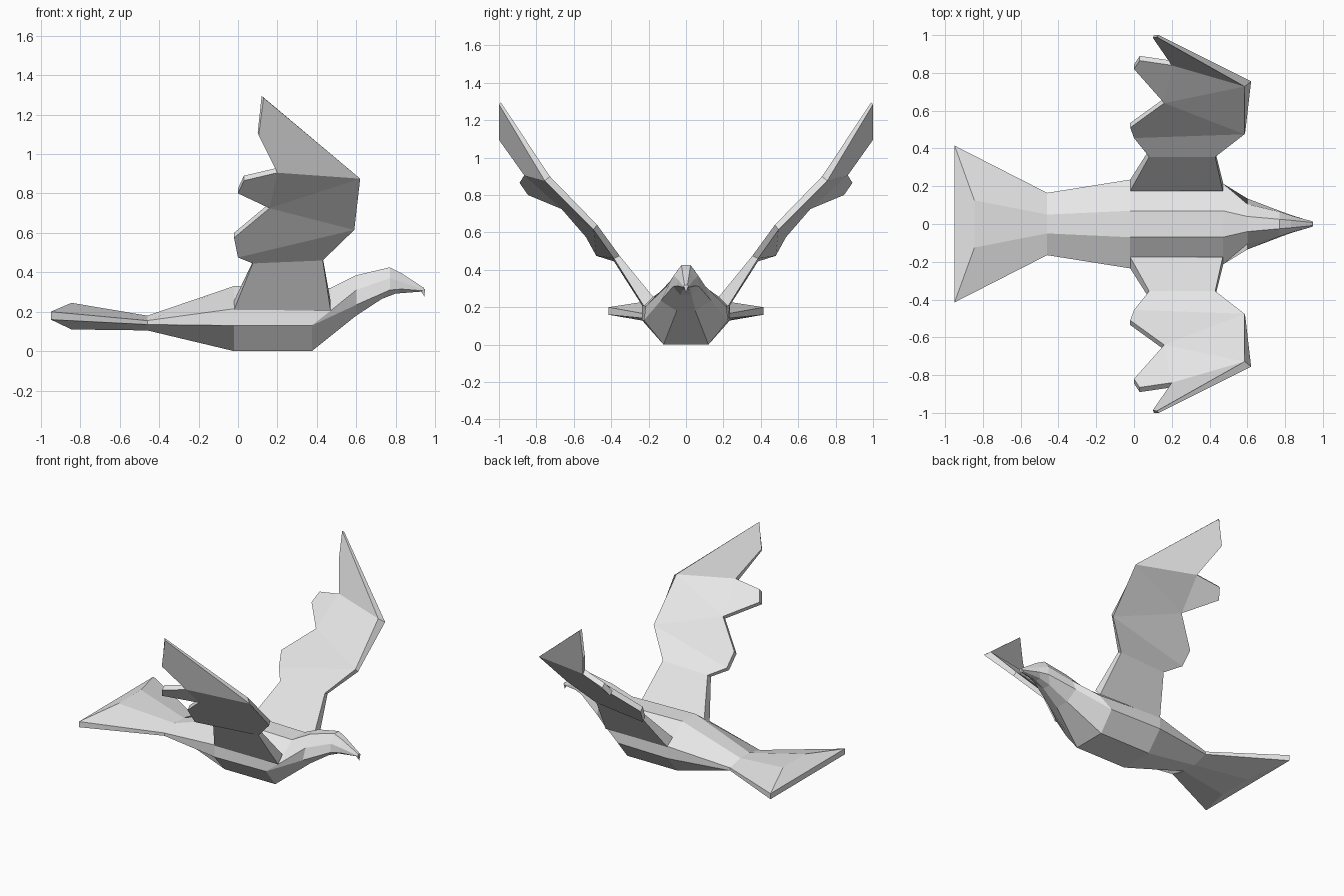
import bpy
import bmesh

cube = bpy.data.objects.get("Cube")
if cube:
    bpy.data.objects.remove(cube, do_unlink=True)

# One pale grey for the whole bird
grey = bpy.data.materials.new("pale_grey")
grey.use_nodes = True
grey.diffuse_color = (0.8, 0.8, 0.8, 1)
grey.node_tree.nodes["Principled BSDF"].inputs["Base Color"].default_value = (0.8, 0.8, 0.8, 1)


def make_object(name, verts, faces):
    """Flat shaded, closed mesh with outward normals."""
    bm = bmesh.new()
    vs = [bm.verts.new(v) for v in verts]
    for f in faces:
        bm.faces.new([vs[i] for i in f])
    bmesh.ops.recalc_face_normals(bm, faces=bm.faces)
    mesh = bpy.data.meshes.new(name)
    bm.to_mesh(mesh)
    bm.free()
    mesh.materials.append(grey)
    obj = bpy.data.objects.new(name, mesh)
    bpy.context.collection.objects.link(obj)
    return obj


def loft(name, sections):
    """Join eight-sided sections, each given by its four +y points from top to bottom."""
    verts, faces = [], []
    for s in sections:
        verts += s + [(x, -y, z) for x, y, z in reversed(s)]
    for k in range(len(sections) - 1):
        a, b = 8 * k, 8 * k + 8
        for i in range(8):
            j = (i + 1) % 8
            faces.append((a + i, a + j, b + j, b + i))
    # Each end is closed by three bands
    for a in (0, 8 * (len(sections) - 1)):
        faces += [(a, a + 1, a + 6, a + 7), (a + 1, a + 2, a + 5, a + 6),
                  (a + 2, a + 3, a + 4, a + 5)]
    return make_object(name, verts, faces)


# Body: tail fan, tail root, rump, chest, neck, head, beak
loft("body", [
    [(-0.845, 0.125, 0.245), (-0.95, 0.415, 0.20), (-0.95, 0.415, 0.16), (-0.845, 0.125, 0.11)],
    [(-0.46, 0.05, 0.18), (-0.46, 0.165, 0.155), (-0.46, 0.165, 0.135), (-0.46, 0.05, 0.105)],
    [(-0.02, 0.07, 0.33), (-0.02, 0.235, 0.215), (-0.02, 0.235, 0.13), (-0.02, 0.12, 0.0)],
    [(0.47, 0.07, 0.32), (0.47, 0.215, 0.205), (0.375, 0.225, 0.13), (0.375, 0.12, 0.0)],
    [(0.60, 0.04, 0.385), (0.60, 0.105, 0.31), (0.60, 0.135, 0.235), (0.60, 0.05, 0.18)],
    [(0.77, 0.025, 0.425), (0.77, 0.065, 0.37), (0.77, 0.07, 0.31), (0.73, 0.03, 0.265)],
    [(0.83, 0.02, 0.395), (0.83, 0.045, 0.35), (0.83, 0.048, 0.315), (0.80, 0.02, 0.292)],
    [(0.945, 0.008, 0.32), (0.945, 0.014, 0.312), (0.94, 0.014, 0.306), (0.93, 0.008, 0.302)],
])

# Hooked tip of the beak
make_object("beak_hook",
            [(0.925, -0.012, 0.31), (0.925, 0.012, 0.31), (0.948, 0.012, 0.315),
             (0.948, -0.012, 0.315), (0.947, 0, 0.275)],
            [(0, 1, 2, 3), (0, 1, 4), (1, 2, 4), (2, 3, 4), (3, 0, 4)])

# Wing outline, underside: leading edge to tip, then back along the feather points
under = [(0.47, 0.225, 0.205), (0.43, 0.385, 0.46), (0.59, 0.495, 0.615), (0.62, 0.755, 0.875),
         (0.13, 1.0, 1.285), (0.105, 1.0, 1.095), (0.20, 0.865, 0.905), (0.03, 0.89, 0.865),
         (0.0, 0.845, 0.80), (0.16, 0.665, 0.725), (-0.02, 0.535, 0.575), (0.0, 0.48, 0.475),
         (0.075, 0.385, 0.445), (-0.02, 0.235, 0.21)]
# The upper side is shifted inward and up
upper = [(x, y - 0.025, z + 0.025) for x, y, z in under]
upper[0], upper[13] = (0.47, 0.175, 0.255), (-0.02, 0.175, 0.255)
upper[1], upper[12] = (0.43, 0.355, 0.475), (0.08, 0.355, 0.465)
upper[2], upper[3] = (0.585, 0.475, 0.64), (0.585, 0.728, 0.90)
upper[4], upper[5] = (0.12, 0.99, 1.295), (0.10, 0.985, 1.11)
n = len(under)
panels = [(0, 1, 12, 13), (1, 2, 11, 12), (2, 3, 9), (2, 9, 10, 11), (3, 4, 5, 6),
          (3, 6, 9), (6, 7, 8, 9)]
faces = panels + [tuple(i + n for i in p) for p in panels]
faces += [(i, (i + 1) % n, (i + 1) % n + n, i + n) for i in range(n)]
wings = make_object("wings", under + upper, faces)
mirror = wings.modifiers.new("other_wing", 'MIRROR')
mirror.use_axis = (False, True, False)
mirror.use_mirror_merge = False
